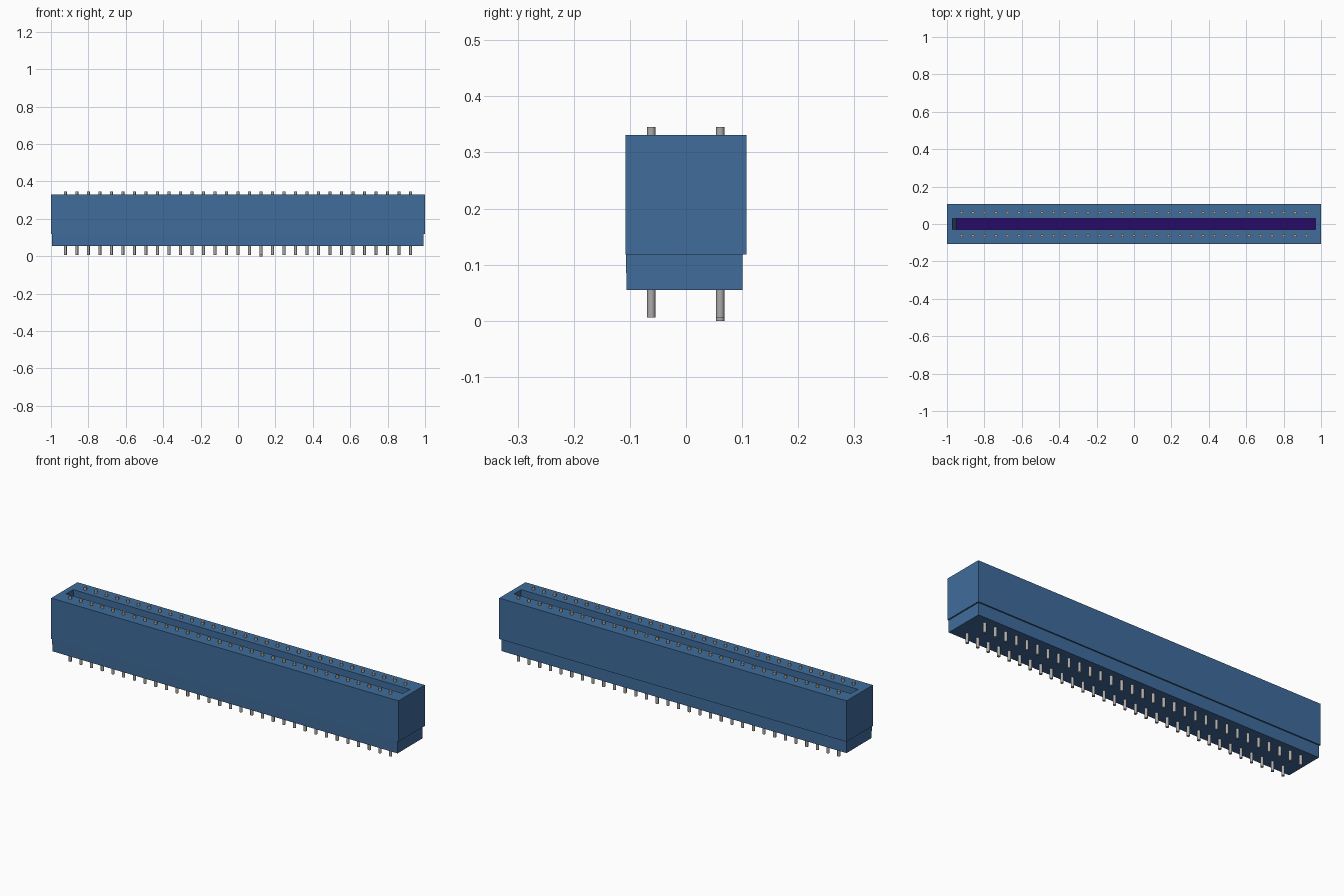
import bpy, bmesh, math
from mathutils import Matrix

cube = bpy.data.objects.get("Cube")
if cube:
    bpy.data.objects.remove(cube, do_unlink=True)


def material(name, rgb):
    m = bpy.data.materials.new(name)
    m.use_nodes = True
    m.diffuse_color = (*rgb, 1)
    m.node_tree.nodes["Principled BSDF"].inputs["Base Color"].default_value = (*rgb, 1)
    return m


BLUE = material("blue plastic", (0.05, 0.15, 0.33))
PURPLE = material("dark purple", (0.02, 0.003, 0.14))
GREY = material("grey metal", (0.42, 0.41, 0.40))
TAN = material("tan contact tip", (0.60, 0.40, 0.22))


def finish(bm, name, mats):
    bmesh.ops.recalc_face_normals(bm, faces=bm.faces)
    mesh = bpy.data.meshes.new(name)
    bm.to_mesh(mesh)
    bm.free()
    for m in mats:
        mesh.materials.append(m)
    obj = bpy.data.objects.new(name, mesh)
    bpy.context.collection.objects.link(obj)
    return obj


# Housing: rectangular rings (x0, x1, y0, y1, z) from the underside,
# out over the step, up to the rim and down into the card slot
rings = [
    (-0.995, 0.993, -0.106, 0.101, 0.055),
    (-0.995, 0.993, -0.107, 0.101, 0.118),
    (-1.0, 1.0, -0.108, 0.108, 0.118),
    (-1.0, 1.0, -0.108, 0.108, 0.331),
    (-0.97, 0.97, -0.029, 0.029, 0.331),
    (-0.95, 0.97, -0.029, 0.029, 0.12),
]
bm = bmesh.new()
loops = []
for x0, x1, y0, y1, z in rings:
    corners = ((x0, y0), (x1, y0), (x1, y1), (x0, y1))
    loops.append([bm.verts.new((x, y, z)) for x, y in corners])
for a, b in zip(loops, loops[1:]):
    for i in range(4):
        j = (i + 1) % 4
        bm.faces.new((a[i], a[j], b[j], b[i]))
bm.faces.new(loops[0])
floor = bm.faces.new(loops[-1])
floor.material_index = 1
finish(bm, "housing", [BLUE, PURPLE])


# Contact pins: two rows of round pins running through the housing
PINS, PITCH, RADIUS, TOP = 31, 0.0615, 0.0075, 0.345


def pin_row(name, y, long_pin=None):
    bm = bmesh.new()
    for i in range(PINS):
        bottom = 0.0 if i == long_pin else 0.006
        x = (i - (PINS - 1) / 2) * PITCH
        bmesh.ops.create_cone(
            bm, cap_ends=True, segments=12, radius1=RADIUS, radius2=RADIUS,
            depth=TOP - bottom, matrix=Matrix.Translation((x, y, (TOP + bottom) / 2)))
    # Tan tips on the upper ends
    bm.normal_update()
    for f in bm.faces:
        f.material_index = 1 if f.normal.z > 0.9 else 0
    obj = finish(bm, name, [GREY, TAN])
    bpy.ops.object.select_all(action="DESELECT")
    obj.select_set(True)
    bpy.context.view_layer.objects.active = obj
    bpy.ops.object.shade_smooth_by_angle(angle=math.radians(40))


pin_row("front_pins", -0.062)
pin_row("back_pins", 0.061, long_pin=17)
